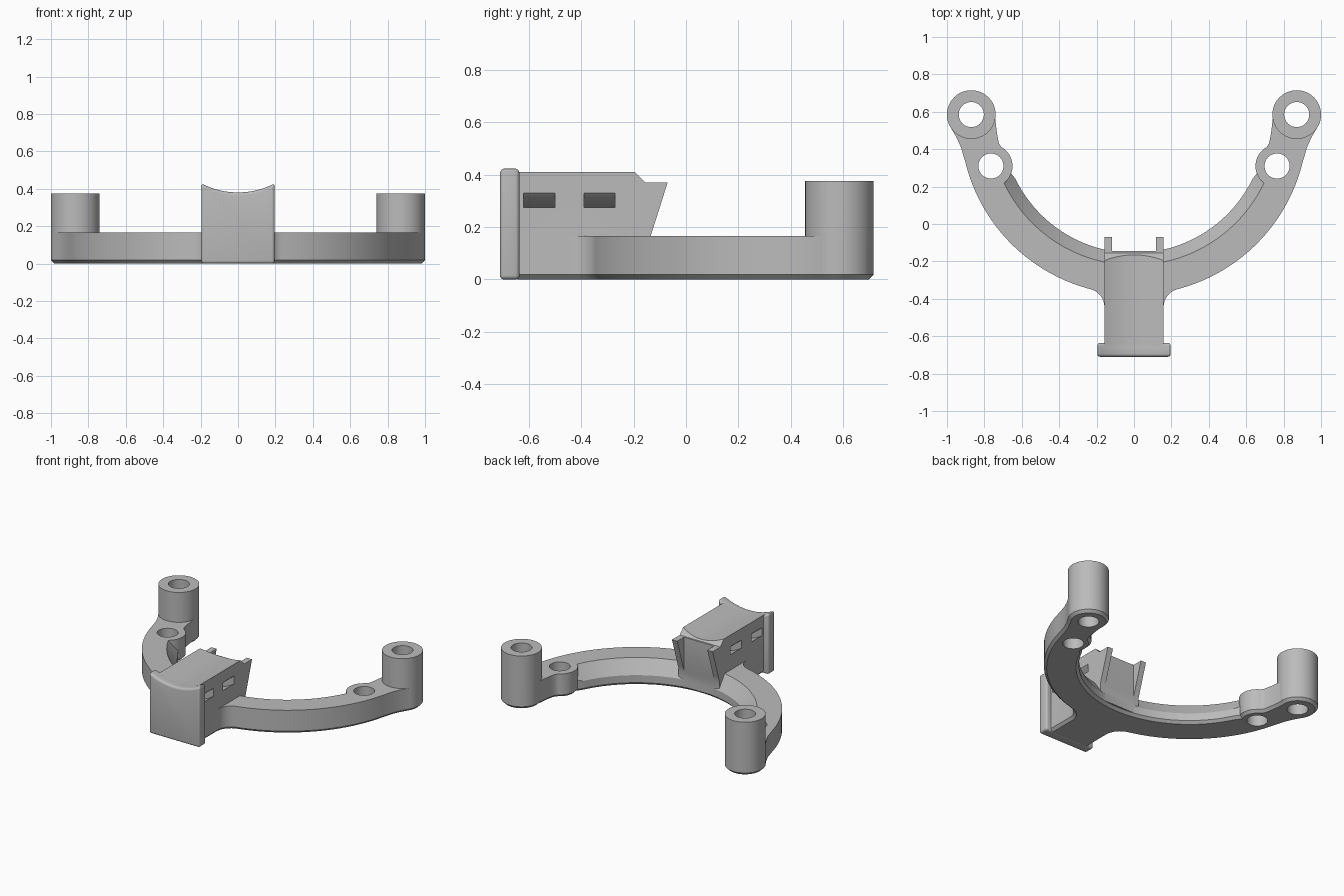
import bpy
import bmesh
from math import sin, cos, radians
from mathutils import Vector

cube = bpy.data.objects.get("Cube")
if cube:
    bpy.data.objects.remove(cube)

grey = bpy.data.materials.new("plain_grey")
grey.use_nodes = True
GREY = (0.5, 0.5, 0.5, 1)
grey.diffuse_color = GREY
grey.node_tree.nodes["Principled BSDF"].inputs["Base Color"].default_value = GREY


def arc(cx, cy, r, a0, a1, n):
    """Points along an arc, angles in degrees."""
    steps = [radians(a0 + (a1 - a0) * i / n) for i in range(n + 1)]
    return [(cx + r * cos(a), cy + r * sin(a)) for a in steps]


def prism(name, outline, axis, lo, hi, chamfer=0):
    """Extrude a 2D outline along an axis, optionally chamfering the low rim."""
    place = {"x": lambda a, b, d: (d, a, b),
             "y": lambda a, b, d: (a, d, b),
             "z": lambda a, b, d: (a, b, d)}[axis]
    bm = bmesh.new()
    face = bm.faces.new([bm.verts.new(place(a, b, lo)) for a, b in outline])
    rim = list(face.edges)
    ext = bmesh.ops.extrude_face_region(bm, geom=[face], use_keep_orig=True)
    moved = [g for g in ext["geom"] if isinstance(g, bmesh.types.BMVert)]
    bmesh.ops.translate(bm, verts=moved, vec=Vector(place(0, 0, hi - lo)))
    bmesh.ops.recalc_face_normals(bm, faces=bm.faces)
    if chamfer:
        bmesh.ops.bevel(bm, geom=rim, offset=chamfer, segments=1,
                        affect="EDGES", clamp_overlap=False)
    return finish(name, bm)


def finish(name, bm):
    mesh = bpy.data.meshes.new(name)
    bm.to_mesh(mesh)
    bm.free()
    mesh.materials.append(grey)
    obj = bpy.data.objects.new(name, mesh)
    bpy.context.collection.objects.link(obj)
    return obj


def apply_modifier(obj, mod):
    bpy.context.view_layer.objects.active = obj
    bpy.ops.object.modifier_apply(modifier=mod.name)


def combine(obj, other, operation):
    mod = obj.modifiers.new("join", "BOOLEAN")
    mod.operation = operation
    mod.solver = "EXACT"
    mod.object = other
    apply_modifier(obj, mod)
    bpy.data.objects.remove(other)


def rod(name, x, y, r, lo, hi):
    return prism(name, arc(x, y, r, 0, 352.5, 47), "z", lo, hi)


def smooth(obj):
    bpy.ops.object.select_all(action="DESELECT")
    obj.select_set(True)
    bpy.context.view_layer.objects.active = obj
    bpy.ops.object.shade_smooth_by_angle(angle=radians(30))


RING_Y = 0.55
BASE_H = 0.165
HALF = 0.158
POST = (0.87, 0.585)
EAR = (0.765, 0.31)

# Curved base: neck, fillet, outer arc, post, ear and inner arc
half = [(HALF, -0.66)]
half += arc(HALF + 0.1, -0.445, 0.1, 180, 104.5, 8)
half += arc(0, RING_Y, 0.928, -74, -14, 24)
half += [(0.925, 0.41), (0.95, 0.465)]
half += arc(*POST, 0.13, -30, 190, 26)
half += [(0.732, 0.48), (0.722, 0.43)]
half += arc(*EAR, 0.115, 120, 200, 10)
half += arc(0, RING_Y, 0.705, -26, -88, 22)
outline = half + [(-x, y) for x, y in reversed(half)]
bracket = prism("curved_bracket", outline, "z", 0, BASE_H, chamfer=0.018)

# Sloped inner wall of the arc, cut with a revolved wedge
bm = bmesh.new()
rings = []
for i in range(47):
    a = radians(-159 + 3 * i)
    rings.append([bm.verts.new((r * cos(a), RING_Y + r * sin(a), z))
                  for r, z in ((0.776, 0.174), (0.68, 0.034), (0.68, 0.174))])
for p, q in zip(rings, rings[1:]):
    for k in range(3):
        j = (k + 1) % 3
        bm.faces.new((p[k], p[j], q[j], q[k]))
bm.faces.new(rings[0])
bm.faces.new(rings[-1])
bmesh.ops.recalc_face_normals(bm, faces=bm.faces)
combine(bracket, finish("slope_cutter", bm), "DIFFERENCE")

# Center block with a saddle top and two curved strap tunnels
side = [(-0.66, 0.02), (-0.66, 0.44), (-0.225, 0.44), (-0.155, 0.37),
        (-0.145, 0.37), (-0.145, 0.02)]
block = prism("center_block", side, "x", -HALF, HALF)
saddle = prism("saddle_cutter", arc(0, 0.804, 0.424, 0, 357, 119), "y", -0.9, 0.1)
combine(block, saddle, "DIFFERENCE")
tunnel = arc(0, 0.483, 0.262, -145, -35, 24) + arc(0, 0.483, 0.22, -35, -145, 24)
for y in (-0.62, -0.39):
    combine(block, prism("tunnel_cutter", tunnel, "y", y, y + 0.12), "DIFFERENCE")

# Rear prongs
prong = [(-0.2, 0.37), (-0.07, 0.37), (-0.135, 0.165), (-0.146, 0.13), (-0.2, 0.13)]
for lo, hi in ((-HALF, -0.117), (0.117, HALF)):
    combine(block, prism("prong", prong, "x", lo, hi), "UNION")
combine(bracket, block, "UNION")

# Tall posts and low ears, then their through holes
for s in (-1, 1):
    combine(bracket, rod("post", s * POST[0], POST[1], 0.1302, 0.02, 0.375), "UNION")
    combine(bracket, rod("ear", s * EAR[0], EAR[1], 0.1155, 0.02, BASE_H), "UNION")
for s in (-1, 1):
    for x, y in (POST, EAR):
        combine(bracket, rod("hole_cutter", s * x, y, 0.067, -0.1, 0.6), "DIFFERENCE")
smooth(bracket)

# Front end plate with rounded rim
shape = [(-0.196, 0), (0.196, 0)] + arc(0, 0.804, 0.424, -62.5, -117.5, 16)
plate = prism("end_plate", shape, "y", -0.71, -0.635)
bevel = plate.modifiers.new("round", "BEVEL")
bevel.width = 0.02
bevel.segments = 4
bevel.limit_method = "ANGLE"
bevel.angle_limit = radians(40)
apply_modifier(plate, bevel)
smooth(plate)
